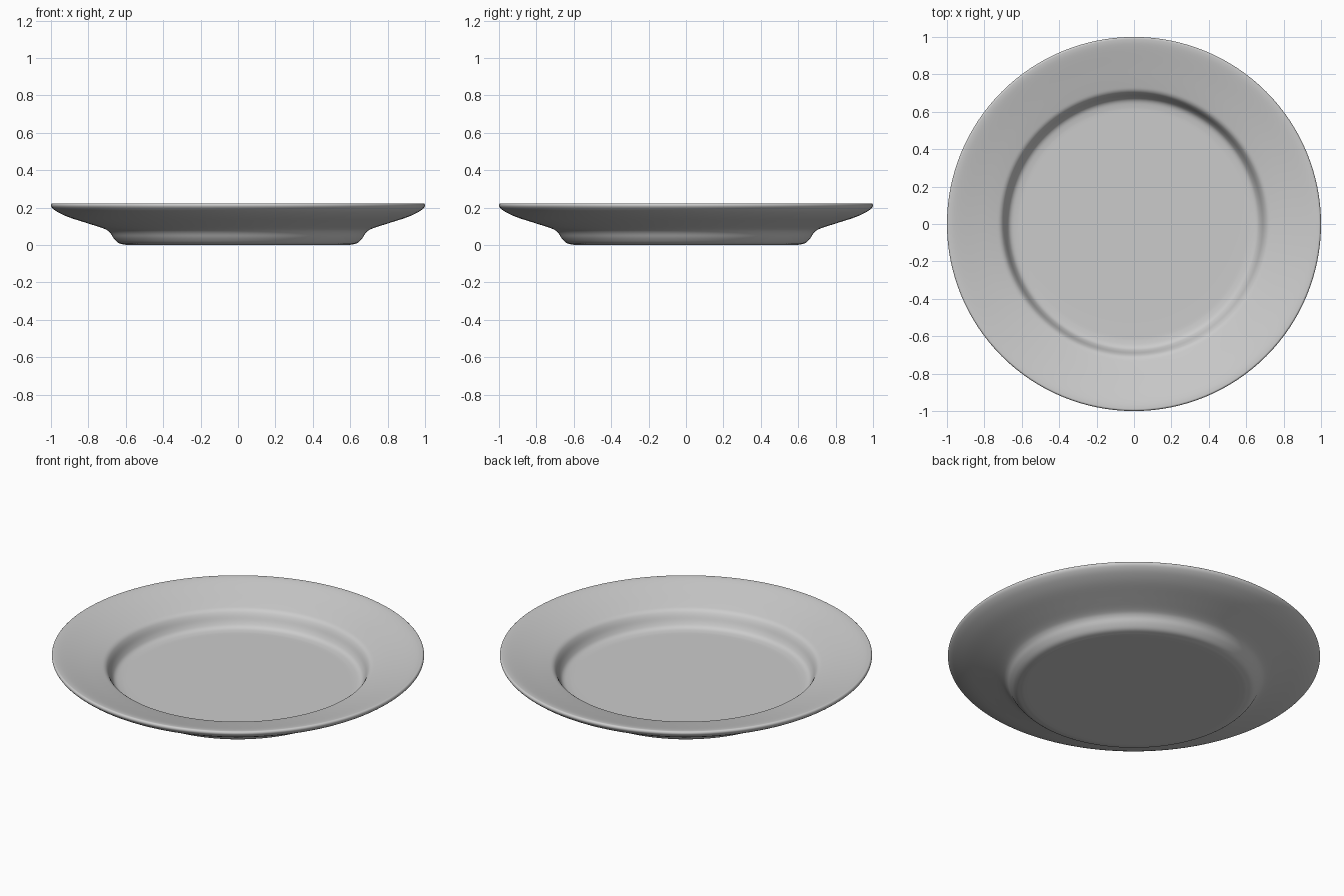
import bpy
import bmesh
from math import tau
from mathutils import Vector

cube = bpy.data.objects.get("Cube")
if cube:
    bpy.data.objects.remove(cube, do_unlink=True)

SEGMENTS = 128
STEPS = 4

# Cross-section as (radius, height): underside, foot, rim, well, floor
profile = [
    (0, 0), (0.3, 0), (0.56, 0), (0.61, 0.003), (0.64, 0.012), (0.665, 0.037),
    (0.685, 0.067), (0.715, 0.087), (0.80, 0.115), (0.90, 0.147),
    (0.96, 0.174), (0.99, 0.195), (1.0, 0.21), (0.996, 0.221),
    (0.985, 0.223), (0.95, 0.217), (0.85, 0.19), (0.75, 0.163),
    (0.715, 0.151), (0.697, 0.13), (0.68, 0.092), (0.662, 0.069),
    (0.63, 0.06), (0.57, 0.058), (0.3, 0.058), (0, 0.058),
]


def smooth_path(points, steps):
    """Catmull-Rom curve through the points, kept off the axis."""
    p = [Vector((r, 0, z)) for r, z in points]
    p = [p[0]] + p + [p[-1]]
    path = []
    for a, b, c, d in zip(p, p[1:], p[2:], p[3:]):
        for i in range(steps):
            t = i / steps
            path.append(b + 0.5 * t * (c - a + t * (2 * a - 5 * b + 4 * c - d
                        + t * (3 * (b - c) + d - a))))
    path.append(p[-1])
    for v in path:
        v.x = min(max(v.x, 0), 1)
        v.z = max(v.z, 0)
    return path


# Glazed grey ceramic
ceramic = bpy.data.materials.new("grey ceramic")
ceramic.use_nodes = True
colour = (0.6, 0.6, 0.6, 1)
ceramic.diffuse_color = colour
ceramic.node_tree.nodes["Principled BSDF"].inputs["Base Color"].default_value = colour

# Plate turned around the vertical axis
bm = bmesh.new()
verts = [bm.verts.new(co) for co in smooth_path(profile, STEPS)]
edges = [bm.edges.new(pair) for pair in zip(verts, verts[1:])]
bmesh.ops.spin(bm, geom=verts + edges, cent=(0, 0, 0), axis=(0, 0, 1),
               angle=tau, steps=SEGMENTS, use_duplicate=False)
bmesh.ops.remove_doubles(bm, verts=bm.verts, dist=0.00005)
bmesh.ops.recalc_face_normals(bm, faces=bm.faces)
for face in bm.faces:
    face.smooth = True

mesh = bpy.data.meshes.new("plate")
bm.to_mesh(mesh)
bm.free()
mesh.materials.append(ceramic)
plate = bpy.data.objects.new("plate", mesh)
bpy.context.collection.objects.link(plate)
